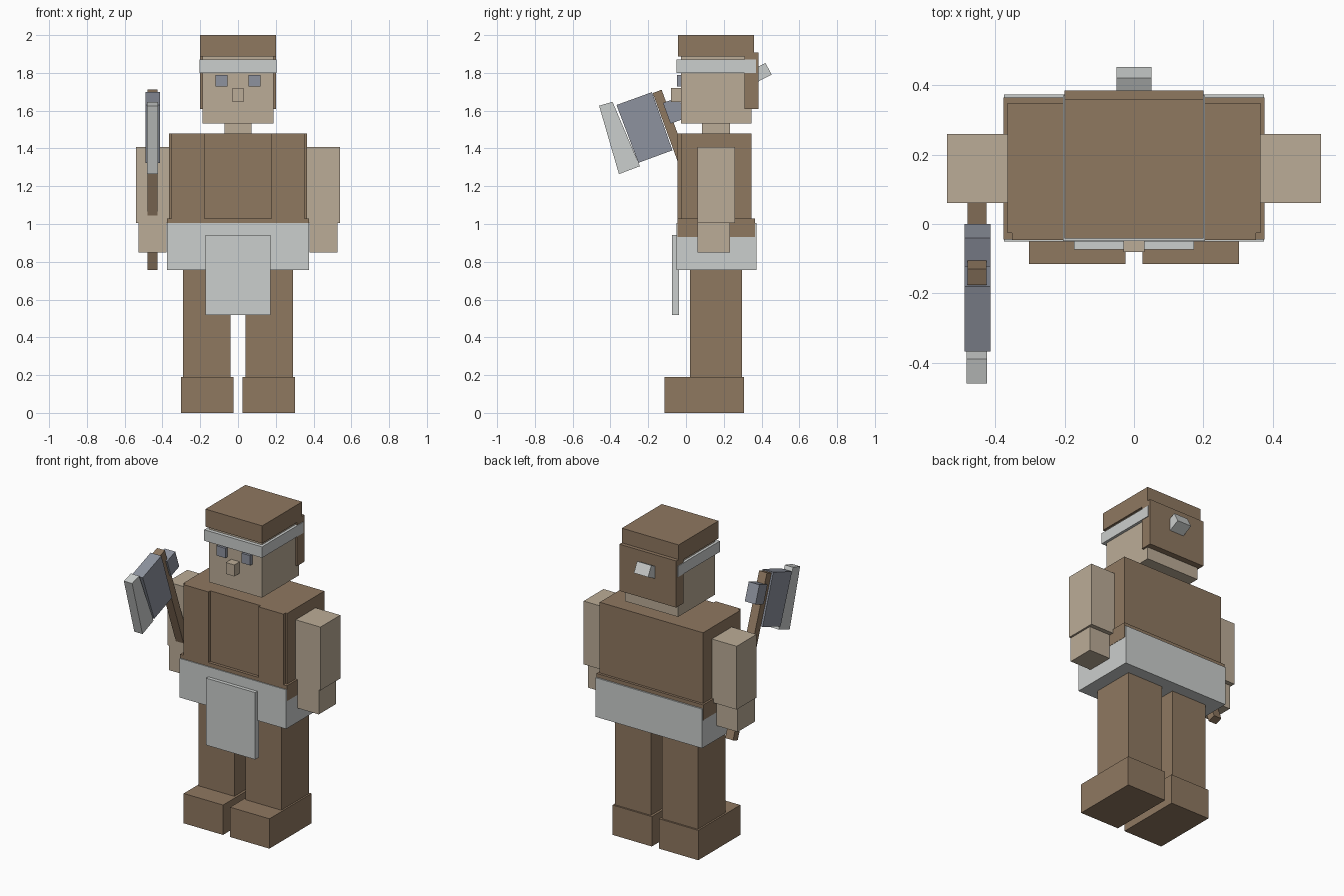
import bpy, bmesh
from mathutils import Vector

cube = bpy.data.objects.get("Cube")
if cube:
    bpy.data.objects.remove(cube, do_unlink=True)


def material(name, rgb):
    m = bpy.data.materials.new(name)
    m.use_nodes = True
    m.diffuse_color = (*rgb, 1)
    m.node_tree.nodes["Principled BSDF"].inputs["Base Color"].default_value = (*rgb, 1)
    return m


BROWN = material("brown", (0.275, 0.188, 0.118))
SKIN = material("skin", (0.50, 0.415, 0.31))
CLOTH = material("light_grey", (0.60, 0.62, 0.61))
METAL = material("blue_grey", (0.27, 0.29, 0.345))


def prism(name, mat, x, profile):
    """Extrude a (y, z) outline across the x range."""
    bm = bmesh.new()
    face = bm.faces.new([bm.verts.new((x[0], y, z)) for y, z in profile])
    side = bmesh.ops.extrude_face_region(bm, geom=[face])["geom"]
    verts = [v for v in side if isinstance(v, bmesh.types.BMVert)]
    bmesh.ops.translate(bm, verts=verts, vec=(x[1] - x[0], 0, 0))
    bmesh.ops.recalc_face_normals(bm, faces=bm.faces)
    mesh = bpy.data.meshes.new(name)
    bm.to_mesh(mesh)
    bm.free()
    mesh.materials.append(mat)
    obj = bpy.data.objects.new(name, mesh)
    bpy.context.collection.objects.link(obj)
    return obj


def box(name, mat, x, y, z):
    return prism(name, mat, x, [(y[0], z[0]), (y[1], z[0]), (y[1], z[1]), (y[0], z[1])])


def centred(name, mat, half, y, z):
    return box(name, mat, (-half, half), y, z)


def pair(name, mat, x, y, z):
    box("left_" + name, mat, x, y, z)
    box("right_" + name, mat, (-x[1], -x[0]), y, z)


# Legs and feet
pair("foot", BROWN, (0.025, 0.302), (-0.115, 0.308), (0, 0.19))
pair("leg", BROWN, (0.04, 0.291), (0.02, 0.297), (0.19, 0.757))

# Hips, waist and hanging apron
centred("hip_cloth", CLOTH, 0.375, (-0.051, 0.373), (0.757, 1.006))
centred("waist", BROWN, 0.3765, (-0.045, 0.364), (0.932, 1.03))
centred("apron", CLOTH, 0.173, (-0.074, -0.037), (0.517, 0.943))

# Torso with two raised vest flaps
centred("torso", BROWN, 0.364, (-0.026, 0.348), (1.03, 1.48))
pair("vest_flap", BROWN, (0.177, 0.352), (-0.046, -0.026), (1.03, 1.48))

# Arms
pair("arm", SKIN, (0.364, 0.539), (0.06, 0.26), (1.004, 1.407))
pair("hand", SKIN, (0.378, 0.527), (0.06, 0.232), (0.848, 1.004))

# Head and face
centred("neck", SKIN, 0.072, (0.085, 0.232), (1.48, 1.533))
centred("head", SKIN, 0.187, (-0.026, 0.346), (1.533, 1.895))
centred("nose", SKIN, 0.03, (-0.08, -0.026), (1.647, 1.72))
pair("eye", METAL, (0.056, 0.119), (-0.047, -0.026), (1.728, 1.79))

# Hair, headband and tied knot
centred("hair_top", BROWN, 0.2, (-0.042, 0.36), (1.888, 2.0))
centred("hair_back", BROWN, 0.2, (0.31, 0.384), (1.61, 1.907))
centred("headband", CLOTH, 0.204, (-0.049, 0.37), (1.80, 1.87))
corner, back, down = Vector((0.421, 1.853)), Vector((-0.089, -0.045)), Vector((0.032, -0.063))
prism("hair_knot", CLOTH, (-0.05, 0.05), [corner, corner + down, corner + down + back, corner + back])

# Axe, leaning forward out of the right hand
prism("axe_handle", BROWN, (-0.48, -0.425),
      [(-0.176, 1.693), (-0.129, 1.711), (0.212, 0.774), (0.165, 0.757)])
prism("axe_blade", METAL, (-0.489, -0.414),
      [(-0.368, 1.63), (-0.18, 1.698), (-0.072, 1.39), (-0.252, 1.324)])
prism("axe_edge", CLOTH, (-0.482, -0.424),
      [(-0.46, 1.626), (-0.389, 1.647), (-0.244, 1.306), (-0.355, 1.264)])
prism("axe_poll", METAL, (-0.489, -0.414),
      [(-0.122, 1.641), (-0.04, 1.671), (0.0, 1.561), (-0.082, 1.531)])
